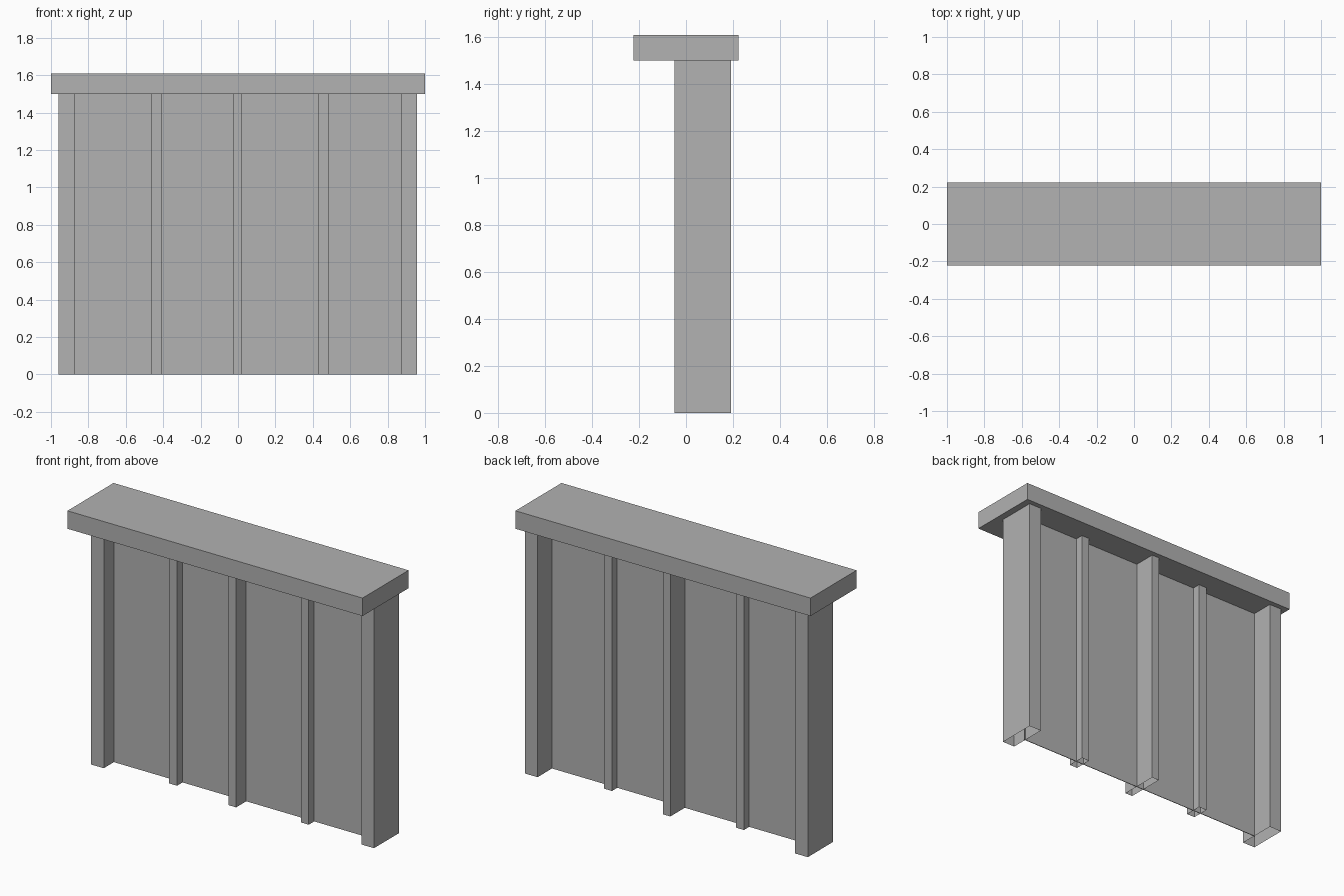
import bpy
import bmesh

default_cube = bpy.data.objects.get("Cube")
if default_cube:
    bpy.data.objects.remove(default_cube, do_unlink=True)

grey = bpy.data.materials.new("plain grey")
grey.use_nodes = True
colour = (0.445, 0.445, 0.445, 1)
grey.diffuse_color = colour
grey.node_tree.nodes["Principled BSDF"].inputs["Base Color"].default_value = colour

POST_HEIGHT = 1.5


def box(name, xs, ys, zs, hollow=False):
    """Box between the given ranges; a hollow one has no end caps."""
    bm = bmesh.new()
    bmesh.ops.create_cube(bm, size=1)
    for v in bm.verts:
        v.co = [r[0] if c < 0 else r[1] for c, r in zip(v.co, (xs, ys, zs))]
    if hollow:
        bm.normal_update()
        ends = [f for f in bm.faces if abs(f.normal.z) > 0.5]
        bmesh.ops.delete(bm, geom=ends, context="FACES_ONLY")
    mesh = bpy.data.meshes.new(name)
    bm.to_mesh(mesh)
    bm.free()
    mesh.materials.append(grey)
    obj = bpy.data.objects.new(name, mesh)
    bpy.context.collection.objects.link(obj)
    return obj


# Top ledge
box("top_ledge", (-1, 1), (-0.223, 0.223), (POST_HEIGHT, 1.61))

# Thin wall sheet running between the posts
box("wall_panel", (-0.88, 0.88), (0.048, 0.052), (0, POST_HEIGHT))

# Deep posts at the ends and middle, shallow ribs between them
deep, shallow = (-0.05, 0.192), (-0.005, 0.103)
uprights = {
    "right_post": ((-0.96, -0.875), deep),
    "right_rib": ((-0.465, -0.41), shallow),
    "middle_post": ((-0.028, 0.022), deep),
    "left_rib": ((0.43, 0.483), shallow),
    "left_post": ((0.872, 0.957), deep),
}
for name, (xs, ys) in uprights.items():
    box(name, xs, ys, (0, POST_HEIGHT), hollow=True)
